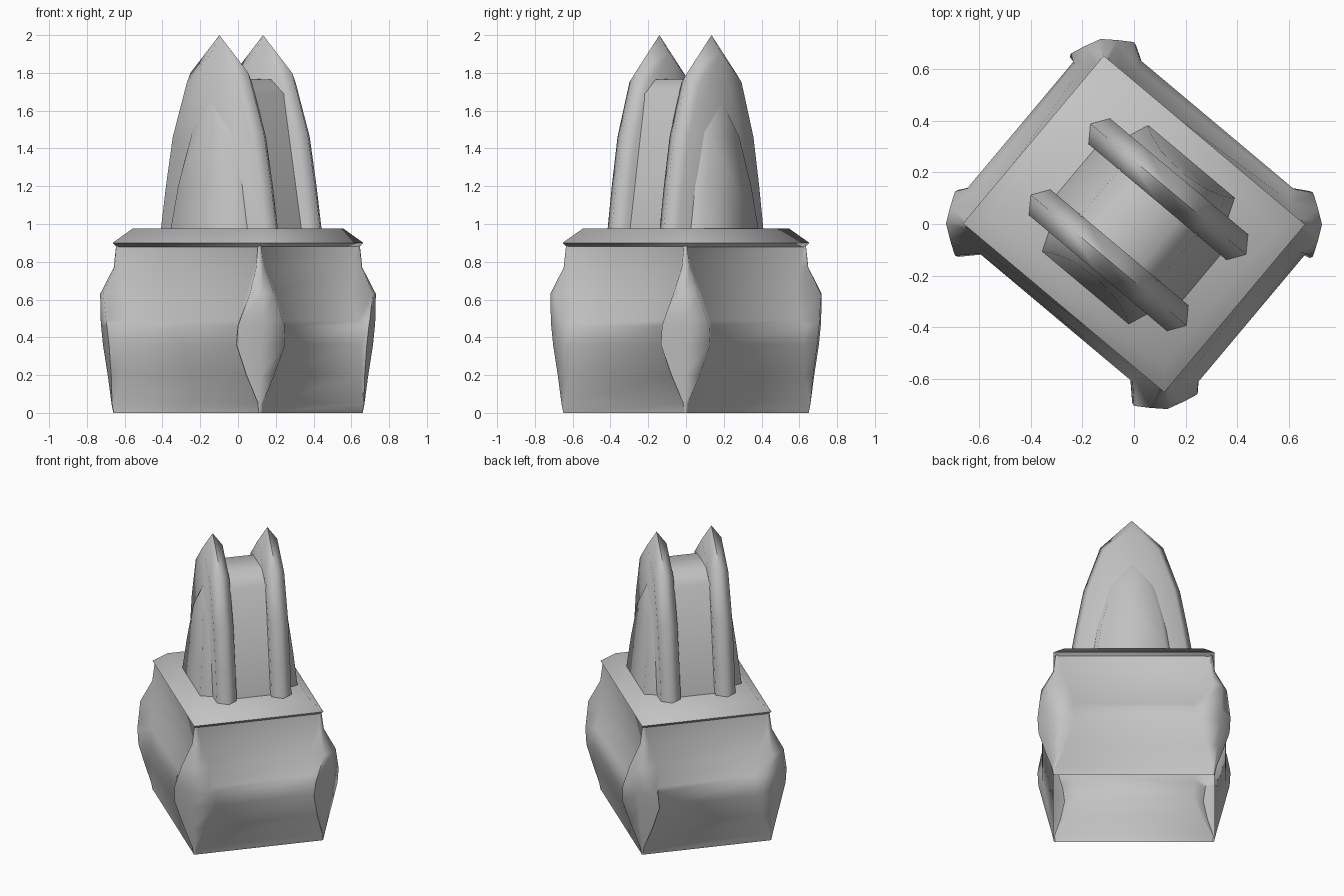
import bpy, math
from mathutils import Vector

cube = bpy.data.objects.get("Cube")
if cube:
    bpy.data.objects.remove(cube, do_unlink=True)

stone = bpy.data.materials.new("grey_stone")
stone.use_nodes = True
colour = (0.55, 0.55, 0.55, 1)
stone.diffuse_color = colour
stone.node_tree.nodes["Principled BSDF"].inputs["Base Color"].default_value = colour

TURN = math.radians(-40)   # the whole monument is turned on its footprint


def loft(name, rings, angle, first_cap=True, last_cap=True):
    """Skin a stack of equal-length closed rings, with optional end caps."""
    n = len(rings[0])
    verts = [tuple(p) for ring in rings for p in ring]
    faces = [(k * n + i, k * n + (i + 1) % n, (k + 1) * n + (i + 1) % n, (k + 1) * n + i)
             for k in range(len(rings) - 1) for i in range(n)]
    if first_cap:
        faces.append(tuple(reversed(range(n))))
    if last_cap:
        faces.append(tuple(range(len(verts) - n, len(verts))))
    mesh = bpy.data.meshes.new(name)
    mesh.from_pydata(verts, [], faces)
    mesh.materials.append(stone)
    obj = bpy.data.objects.new(name, mesh)
    bpy.context.collection.objects.link(obj)
    obj.rotation_euler.z = TURN
    bpy.ops.object.select_all(action='DESELECT')
    obj.select_set(True)
    bpy.context.view_layer.objects.active = obj
    bpy.ops.object.mode_set(mode='EDIT')
    bpy.ops.mesh.select_all(action='SELECT')
    bpy.ops.mesh.normals_make_consistent(inside=False)
    bpy.ops.object.mode_set(mode='OBJECT')
    bpy.ops.object.shade_smooth_by_angle(angle=math.radians(angle))
    return obj


def arch(half, y_of, cx=0, cy=0):
    """Closed arch ring from half profile (x, z); the last point is the apex."""
    right = [(cx + x, cy + y_of(z), z) for x, z in half]
    left = [(cx - x, cy + y_of(z), z) for x, z in reversed(half[:-1])]
    return right + left


# Pedestal: open-bottomed block with a ledge around each face, a slight recess
# above it, and diamond-shaped chips on the corners
radial = Vector((0.768, 0.64))
tangent = Vector((-0.64, 0.768))


def block_ring(a, b, z, chip, reach, lift):
    """One level; lift pushes out the left end of every face."""
    ring = []
    for sx, sy in ((1, 1), (-1, 1), (-1, -1), (1, -1)):
        even = sx * sy > 0
        depth = b + sy * 0.2 * max(a - 0.51, 0)
        side_a = Vector((a + (0 if even else lift), depth - chip / radial.x))
        side_b = Vector((a - chip / radial.y, depth + (lift if even else 0)))
        shoulder = radial * (reach - 0.25 * chip)
        pts = [side_a, shoulder - tangent * chip, radial * reach,
               shoulder + tangent * chip, side_b]
        if not even:
            pts.reverse()
        ring += [(sx * p.x, sy * p.y, z) for p in pts]
    return ring


levels = [  # half length, half depth, height, chip half width, corner radius, lift
    (0.51, 0.425, 0, 0.008, 0.66, 0),
    (0.52, 0.433, 0.05, 0.012, 0.67, 0),
    (0.545, 0.455, 0.2, 0.075, 0.69, 0),
    (0.58, 0.485, 0.36, 0.13, 0.715, 0),
    (0.585, 0.488, 0.46, 0.125, 0.725, 0),
    (0.56, 0.465, 0.49, 0.115, 0.727, 0.015),
    (0.51, 0.42, 0.63, 0.065, 0.73, 0.035),
    (0.49, 0.405, 0.77, 0.02, 0.658, 0.015),
    (0.495, 0.412, 0.89, 0.008, 0.645, 0)]
loft("pedestal_block", [block_ring(*lv) for lv in levels], 75, False, False)


# Cap slab with a wide sloping rim
def rectangle(a, b, z):
    return [(a, b, z), (-a, b, z), (-a, -b, z), (a, -b, z)]


loft("pedestal_cap", [rectangle(0.49, 0.41, 0.875), rectangle(0.51, 0.425, 0.9),
                      rectangle(0.44, 0.345, 0.975)], 75, False)

# Upper stones: a core between two pointed plates, each with a raised outer panel
CX, CY, GAP = 0.015, 0.009, 0.18
core = [(0.32, 0.97), (0.195, 1.69), (0.11, 1.765), (0, 1.767)]
loft("core_slab", [arch(core, lambda z, y=y: y, CX, CY) for y in (-0.12, 0.12)], 60)

ridge = [(0.395, 0.97), (0.358, 1.2), (0.307, 1.48), (0.2, 1.8), (0, 2.0)]
flat = [(0.35, 0.97), (0.315, 1.2), (0.268, 1.46), (0.17, 1.75), (0, 1.91)]
panel_foot = [(0.255, 0.97), (0.22, 1.2), (0.145, 1.5), (0, 1.68)]
panel_face = [(0.22, 0.97), (0.185, 1.2), (0.115, 1.46), (0, 1.6)]

for side, word in ((-1, "front"), (1, "back")):
    cy = CY + side * GAP
    loft(word + "_pointed_plate",
         [arch(flat, lambda z: -0.065, CX, cy), arch(ridge, lambda z: 0, CX, cy),
          arch(flat, lambda z: 0.065, CX, cy)], 75)
    loft(word + "_raised_panel",
         [arch(panel_foot, lambda z: side * 0.05, CX, cy),
          arch(panel_face, lambda z: side * (0.14 - 0.09 * (z - 0.97)), CX, cy)], 75)
